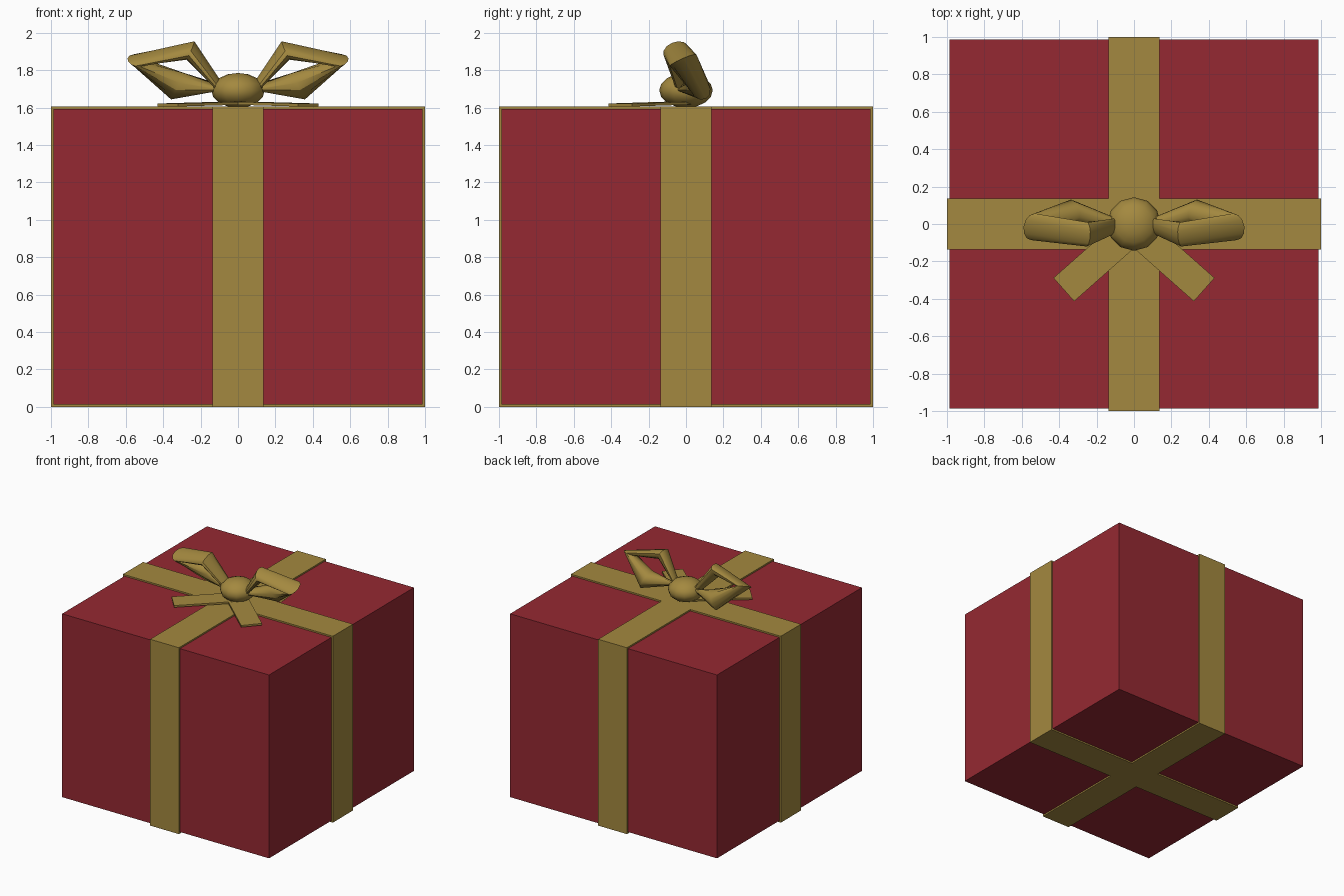
import bpy, bmesh, math
from mathutils import Vector, Matrix

if "Cube" in bpy.data.objects:
    bpy.data.objects.remove(bpy.data.objects["Cube"])


def material(name, color):
    m = bpy.data.materials.new(name)
    m.diffuse_color = (*color, 1)
    m.use_nodes = True
    m.node_tree.nodes["Principled BSDF"].inputs["Base Color"].default_value = m.diffuse_color
    return m


RED = material("red_paper", (0.30, 0.022, 0.032))
GOLD = material("gold_ribbon", (0.37, 0.25, 0.05))


def add_object(name, bm, mat, smooth=None):
    bmesh.ops.recalc_face_normals(bm, faces=bm.faces)
    me = bpy.data.meshes.new(name)
    bm.to_mesh(me)
    bm.free()
    me.materials.append(mat)
    ob = bpy.data.objects.new(name, me)
    bpy.context.collection.objects.link(ob)
    if smooth:
        bpy.ops.object.select_all(action='DESELECT')
        ob.select_set(True)
        bpy.context.view_layer.objects.active = ob
        bpy.ops.object.shade_smooth_by_angle(angle=math.radians(smooth))
    return ob


def skin_rings(bm, rings):
    """Join equal vertex rings into a closed tube."""
    rings = [[bm.verts.new(p) for p in r] for r in rings]
    for i, a in enumerate(rings):
        b = rings[(i + 1) % len(rings)]
        for j in range(len(a)):
            k = (j + 1) % len(a)
            bm.faces.new((a[j], a[k], b[k], b[j]))


def box(name, size, matrix, mat):
    bm = bmesh.new()
    bmesh.ops.create_cube(bm, size=1, matrix=matrix @ Matrix.Diagonal((*size, 1)))
    return add_object(name, bm, mat)


# wrapped box
H, T = 1.605, 0.013
box("gift_box", (1.972, 1.972, H - 2 * T), Matrix.Translation((0, 0, H / 2)), RED)

# two flat ribbon bands running right round the box
for name, turn in (("ribbon_side_to_side", 0), ("ribbon_front_to_back", math.pi / 2)):
    bm = bmesh.new()
    rings = []
    for sx, top in ((-1, 0), (1, 0), (1, 1), (-1, 1)):
        inner_z = H - T - 0.002 if top else T + 0.002
        o, i = (sx, H if top else 0), (sx * 0.984, inner_z)
        rings.append([(p[0], y, p[1]) for p, y in
                      ((o, -0.137), (o, 0.137), (i, 0.137), (i, -0.137))])
    skin_rings(bm, rings)
    bmesh.ops.rotate(bm, verts=bm.verts, matrix=Matrix.Rotation(turn, 3, 'Z'))
    add_object(name, bm, GOLD)

# bow knot
bm = bmesh.new()
bmesh.ops.create_uvsphere(bm, u_segments=12, v_segments=8, radius=1,
                          matrix=Matrix.Translation((0, 0, 1.692)) @ Matrix.Diagonal((0.143, 0.143, 0.093, 1)))
add_object("bow_knot", bm, GOLD, 50)

# bow loops: four-cornered tubes, leaning forward, pinched at the knot
u = Vector((0.97, 0.02, 0.24)).normalized()
v = Vector((-0.4, -0.4, 0.82)).normalized()
n = u.cross(v).normalized()
CORNERS = [  # centre, mitre direction, in-plane half size, half width
    ((0.10, -0.01, 1.71), -u, 0.03, 0.045),
    ((0.255, -0.055, 1.905), v, 0.05, 0.07),
    ((0.54, -0.015, 1.852), u, 0.052, 0.078),
    ((0.325, 0.07, 1.715), -v, 0.085, 0.055),
]
for side, s in (("right", 1), ("left", -1)):
    bm = bmesh.new()
    rings = []
    for c, d, t, w in CORNERS:
        ring = []
        for k in range(12):
            a = k * math.tau / 12
            p = Vector(c) + d * t * math.cos(a) + n * w * math.sin(a)
            ring.append((s * p.x, p.y, p.z))
        rings.append(ring)
    skin_rings(bm, rings)
    add_object("bow_loop_" + side, bm, GOLD, 35)

    # ribbon tail lying on the lid, sloping gently down
    m = (Matrix.Translation((s * 0.188, -0.185, 1.619))
         @ Matrix.Rotation(-s * math.radians(41.5), 4, 'Z')
         @ Matrix.Rotation(s * math.radians(1.2), 4, 'Y'))
    box("bow_tail_" + side, (0.5, 0.167, 0.016), m, GOLD)
